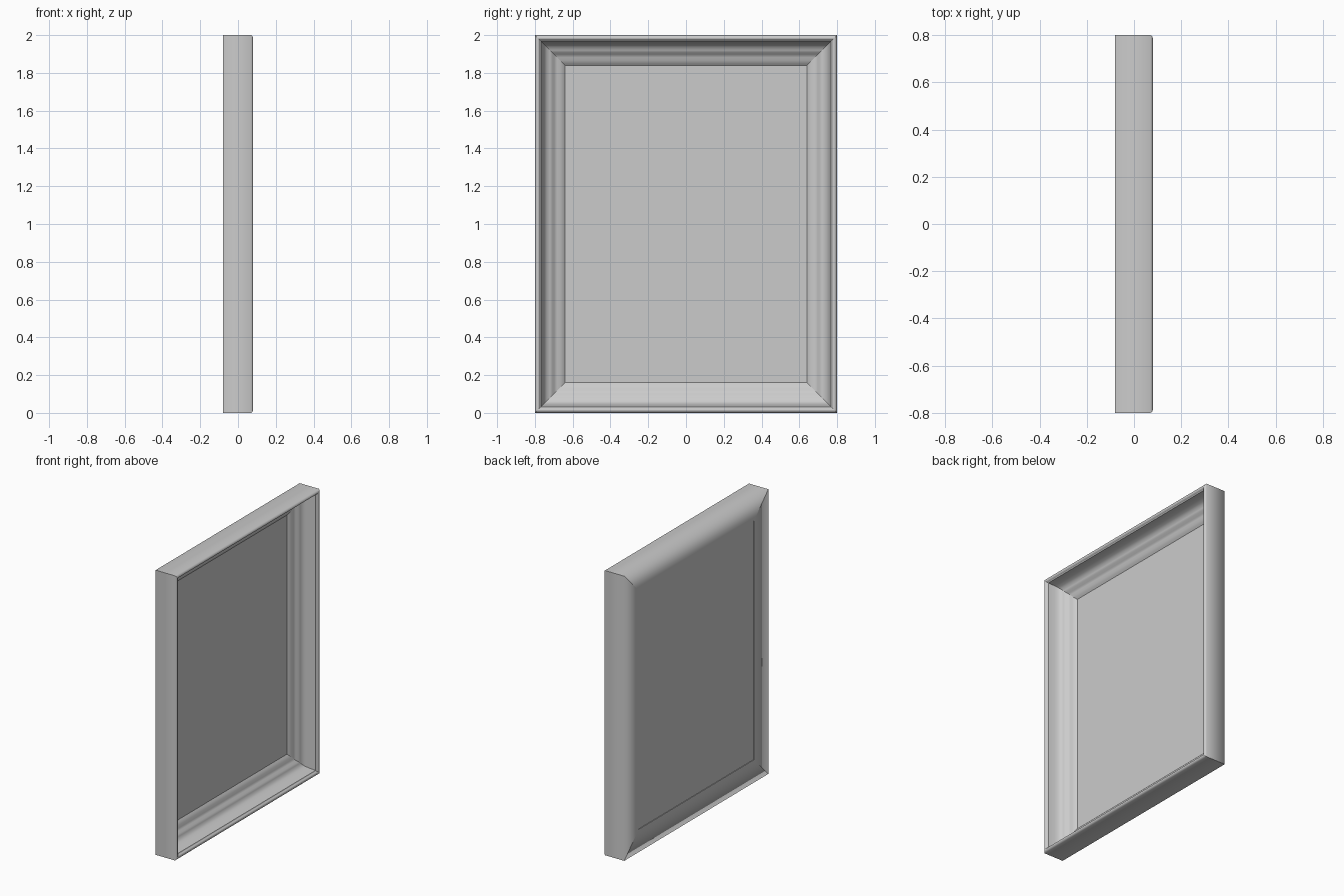
import bpy

if "Cube" in bpy.data.objects:
    bpy.data.objects.remove(bpy.data.objects["Cube"])

# Moulding cross-section: (distance in from outer edge, x depth)
PROFILE = [(0, -.08), (0, .07), (.006, .077), (.014, .08), (.022, .077), (.026, .068),
           (.032, .064), (.036, .045), (.042, .02), (.05, -.002), (.062, -.015),
           (.08, -.02), (.092, -.028), (.102, -.04), (.118, -.045), (.135, -.05),
           (.15, -.06), (.16, -.068), (.16, -.08)]
SHARP = {5, 6, 17, 18}          # crisp arrises of the moulding
W, H = 0.8, 2.0


def corners(d):
    return [(-W + d, d), (W - d, d), (W - d, H - d), (-W + d, H - d)]


def rail(name, k):
    """One mitred length of moulding between corner k and the next."""
    n = len(PROFILE)
    verts, faces = [], []
    for d, x in PROFILE:
        c = corners(d)
        verts += [(x, *c[k]), (x, *c[(k + 1) % 4])]
    for i in range(n):
        j = (i + 1) % n
        faces.append((2 * i, 2 * i + 1, 2 * j + 1, 2 * j))
    me = bpy.data.meshes.new(name)
    me.from_pydata(verts, [], faces)
    # outer face of every rail must point away from the centre
    f = me.polygons[0]
    mid = f.center
    if f.normal.y * mid.y + f.normal.z * (mid.z - H / 2) < 0:
        me.flip_normals()
    me.update()
    for p in me.polygons:
        p.use_smooth = True
    for e in me.edges:
        a, b = e.vertices
        if a // 2 == b // 2 and a // 2 in SHARP:
            e.use_edge_sharp = True
    ob = bpy.data.objects.new(name, me)
    bpy.context.collection.objects.link(ob)


for k, side in enumerate(("bottom", "right", "top", "left")):
    rail("frame_" + side, k)

# Backing panel, set just inside the back of the frame
bpy.ops.mesh.primitive_cube_add(size=1, location=(-.072, 0, H / 2))
panel = bpy.context.object
panel.name = "panel"
panel.scale = (.008, 2 * (W - .158), H - 2 * .158)
